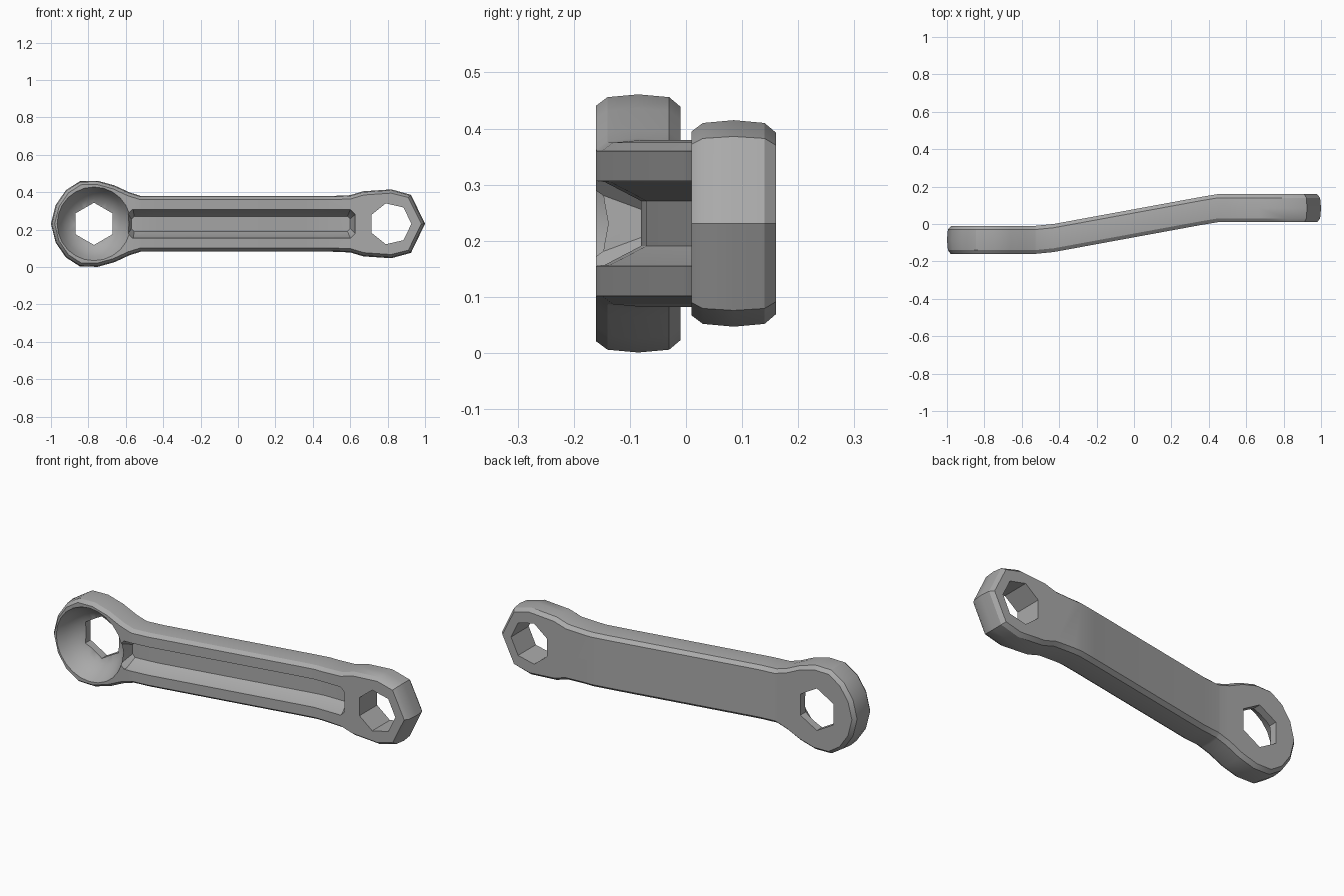
import bpy, bmesh, math
from mathutils import Vector

if "Cube" in bpy.data.objects:
    bpy.data.objects.remove(bpy.data.objects["Cube"], do_unlink=True)

MID = 0.231   # height of the long axis
HALF = 0.075  # half thickness

steel = bpy.data.materials.new("grey steel")
steel.use_nodes = True
steel.diffuse_color = (0.4, 0.4, 0.4, 1)
steel.node_tree.nodes["Principled BSDF"].inputs["Base Color"].default_value = (0.4, 0.4, 0.4, 1)


def loft(name, loops):
    """Closed solid through equal loops of (x, y, z) points, front to back."""
    bm = bmesh.new()
    rings = [[bm.verts.new(p) for p in loop] for loop in loops]
    n = len(rings[0])
    for a, b in zip(rings, rings[1:]):
        for i in range(n):
            j = (i + 1) % n
            bm.faces.new((a[i], a[j], b[j], b[i]))
    bm.faces.new(rings[0][::-1])
    bm.faces.new(rings[-1])
    bmesh.ops.recalc_face_normals(bm, faces=bm.faces)
    mesh = bpy.data.meshes.new(name)
    bm.to_mesh(mesh)
    bm.free()
    mesh.materials.append(steel)
    ob = bpy.data.objects.new(name, mesh)
    bpy.context.collection.objects.link(ob)
    return ob


def inset(points, amount):
    """Move a counter-clockwise outline inwards."""
    out = []
    for i, p in enumerate(points):
        d = (points[(i + 1) % len(points)] - points[i - 1]).normalized()
        out.append(p + Vector((-d.y, d.x)) * amount)
    return out


def ring(cx, r, y, sides, turn=0.0):
    return [(cx + r * math.cos(turn + math.tau * i / sides), y,
             MID + r * math.sin(turn + math.tau * i / sides)) for i in range(sides)]


# Crank arm body: upper outline from right tip to left tip, mirrored below
upper = [(1.0, 0), (0.925, 0.155), (0.82, 0.184), (0.67, 0.174), (0.6, 0.153),
         (0.5, 0.149), (-0.52, 0.149), (-0.58, 0.168), (-0.66, 0.205), (-0.75, 0.23),
         (-0.845, 0.228), (-0.92, 0.18), (-0.975, 0.1), (-1.0, 0)]
outline = [Vector(p) for p in upper]
outline += [Vector((x, -z)) for x, z in upper[-2:0:-1]]
levels = [(-HALF, 0.02), (-0.055, 0.005), (0, 0), (0.055, 0.005), (HALF, 0.022)]
arm = loft("crank_arm", [[(p.x, y, p.y + MID) for p in inset(outline, d)] for y, d in levels])


# Cutters: tapered channel, bowl, and the two axle holes
def channel_loop(y, half, x0, x1, c):
    pts = [(x1, half - c), (x1 - c, half), (x0 + c, half), (x0, half - c)]
    pts += [(x, -z) for x, z in reversed(pts)]
    return [(x, y, MID + z) for x, z in pts]


cutters = [
    loft("channel_cutter", [channel_loop(-0.1, 0.078, -0.6, 0.63, 0.025),
                            channel_loop(-0.06, 0.074, -0.585, 0.625, 0.025),
                            channel_loop(0.005, 0.04, -0.57, 0.6, 0.015)]),
    loft("bowl_cutter", [ring(-0.77, r, y, 24) for y, r in
                         ((-0.09, 0.202), (-HALF, 0.197), (-0.03, 0.175), (0.02, 0.135), (0.035, 0.1))]),
    loft("large_hole_cutter", [ring(-0.77, 0.113, y, 6, math.pi / 6) for y in (-0.12, 0.12)]),
    loft("small_hole_cutter", [ring(0.815, 0.112, y, 7) for y in (-0.12, 0.12)]),
]
for c in cutters:
    c.hide_render = True
    m = arm.modifiers.new(c.name, "BOOLEAN")
    m.operation = "DIFFERENCE"
    m.solver = "EXACT"
    m.object = c

dg = bpy.context.evaluated_depsgraph_get()
bm = bmesh.new()
bm.from_object(arm, dg)
arm.modifiers.clear()
for c in cutters:
    bpy.data.objects.remove(c, do_unlink=True)

# Sideways offset of the arm between its two ends
bends = [(-0.53, -0.085), (-0.43, -0.075), (0.36, 0.07), (0.45, 0.085)]


def offset(x):
    if x <= bends[0][0]:
        return bends[0][1]
    for (x0, y0), (x1, y1) in zip(bends, bends[1:]):
        if x <= x1:
            return y0 + (y1 - y0) * (x - x0) / (x1 - x0)
    return bends[-1][1]


for x, _ in bends:
    bmesh.ops.bisect_plane(bm, geom=bm.verts[:] + bm.edges[:] + bm.faces[:],
                           plane_co=(x, 0, 0), plane_no=(1, 0, 0))
for v in bm.verts:
    v.co.y += offset(v.co.x)
for f in bm.faces:
    f.material_index = 0
bm.to_mesh(arm.data)
bm.free()

bpy.ops.object.select_all(action="DESELECT")
arm.select_set(True)
bpy.context.view_layer.objects.active = arm
bpy.ops.object.shade_smooth_by_angle(angle=math.radians(30))
